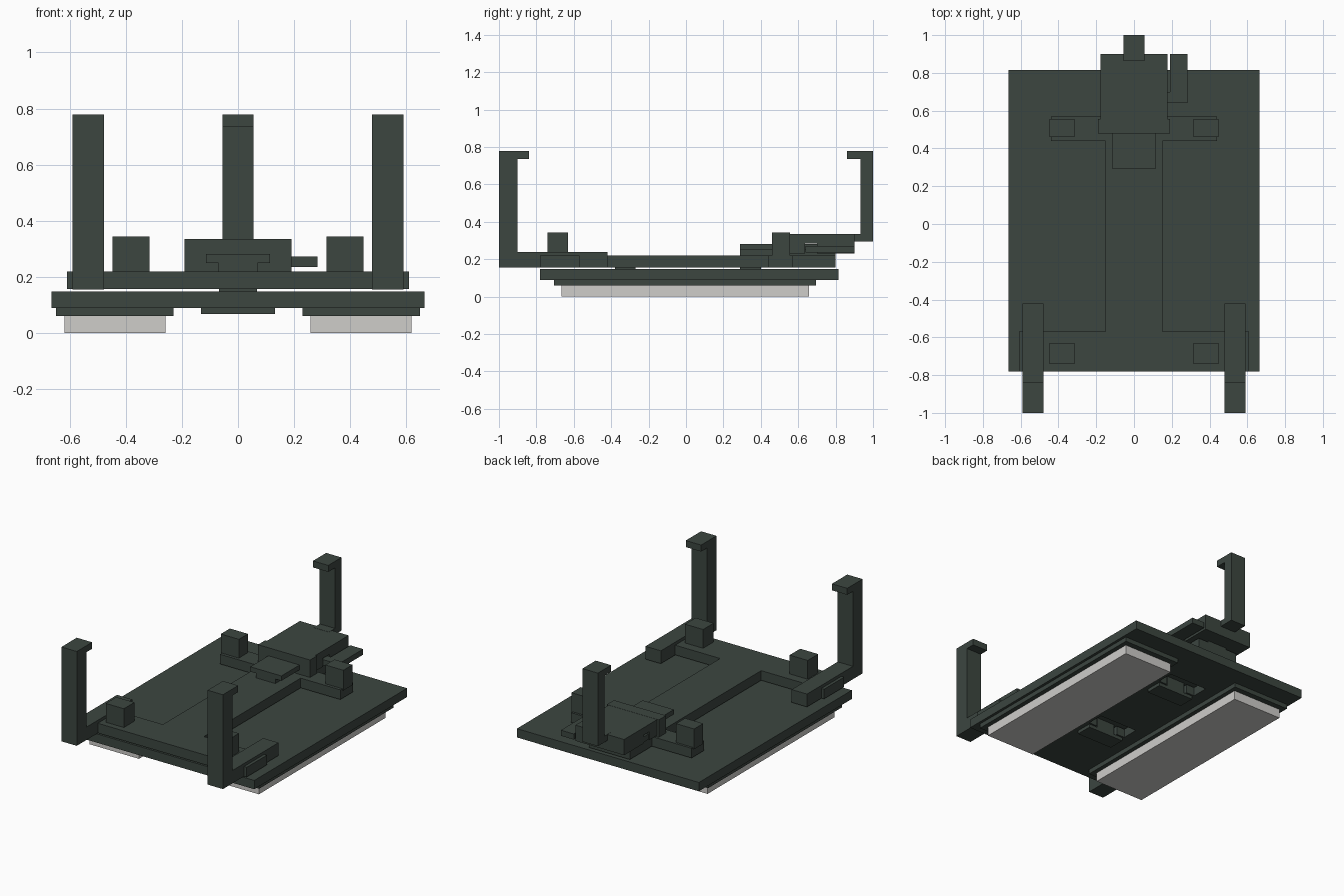
import bpy

cube = bpy.data.objects.get("Cube")
if cube:
    bpy.data.objects.remove(cube, do_unlink=True)


def make_material(name, rgb):
    mat = bpy.data.materials.new(name)
    mat.use_nodes = True
    color = (*rgb, 1.0)
    mat.diffuse_color = color
    bsdf = mat.node_tree.nodes["Principled BSDF"]
    bsdf.inputs["Base Color"].default_value = color
    bsdf.inputs["Roughness"].default_value = 0.7
    return mat


DARK = make_material("dark green grey", (0.045, 0.061, 0.051))
PALE = make_material("pale grey", (0.62, 0.61, 0.59))


def box(name, x, y, z, mat=DARK):
    """Box from (min, max) spans on each axis."""
    spans = (x, y, z)
    bpy.ops.mesh.primitive_cube_add(size=1, location=[(a + b) / 2 for a, b in spans])
    obj = bpy.context.object
    obj.name = obj.data.name = name
    for v in obj.data.vertices:
        for i, (a, b) in enumerate(spans):
            v.co[i] *= b - a
    obj.data.materials.append(mat)
    return obj


def mid(half):
    return (-half, half)


def side_span(side, inner, outer):
    return tuple(sorted((side * inner, side * outer)))


def outline(name, points, z):
    """Flat plate extruded upward from an xy outline."""
    n = len(points)
    verts = [(x, y, h) for h in z for x, y in points]
    faces = [tuple(reversed(range(n))), tuple(range(n, 2 * n))]
    faces += [(i, (i + 1) % n, n + (i + 1) % n, n + i) for i in range(n)]
    mesh = bpy.data.meshes.new(name)
    mesh.from_pydata(verts, [], faces)
    mesh.materials.append(DARK)
    obj = bpy.data.objects.new(name, mesh)
    bpy.context.collection.objects.link(obj)
    return obj


# Base plate with two keyhole openings
base = box("base_plate", mid(0.665), (-0.78, 0.815), (0.09, 0.148))
for place, y in (("front", -0.38), ("back", 0.29)):
    keyhole = [(0.08, y - 0.01), (0.08, y + 0.12), (0.14, y + 0.12), (0.14, y + 0.23)]
    keyhole += [(-px, py) for px, py in reversed(keyhole)]
    cutter = outline(place + "_keyhole_cutter", keyhole, (0.05, 0.2))
    cutter.hide_render = True
    cutter.hide_set(True)
    cut = base.modifiers.new("keyhole", 'BOOLEAN')
    cut.operation = 'DIFFERENCE'
    cut.solver = 'EXACT'
    cut.object = cutter
    # T-shaped locking stud below the frame
    box(place + "_stud_stem", mid(0.067), (y, y + 0.11), (0.085, 0.16))
    box(place + "_stud_head", mid(0.132), (y, y + 0.11), (0.067, 0.089))

# Frame with wide front bar, spine and narrower back bar
frame = [(0.61, -0.78), (0.61, -0.57), (0.15, -0.57), (0.15, 0.44),
         (0.44, 0.44), (0.44, 0.57), (0.15, 0.57), (0.15, 0.80)]
frame += [(-x, y) for x, y in reversed(frame)]
outline("sliding_frame", frame, (0.156, 0.22))

# Mirrored parts: pads, posts and front arms
for side, label in ((1, "left"), (-1, "right")):
    box(label + "_pad_holder", side_span(side, 0.23, 0.648), (-0.705, 0.695), (0.06, 0.09))
    box(label + "_pad", side_span(side, 0.258, 0.618), (-0.665, 0.658), (0.0, 0.06), PALE)
    post = side_span(side, 0.316, 0.448)
    box(label + "_front_post", post, (-0.74, -0.63), (0.21, 0.344))
    box(label + "_back_post", post, (0.46, 0.555), (0.21, 0.344))
    arm = side_span(side, 0.478, 0.59)
    profile = [(-1, 0.155), (-0.42, 0.155), (-0.42, 0.24), (-0.9, 0.24),
               (-0.9, 0.735), (-0.84, 0.735), (-0.84, 0.778), (-1, 0.778)]
    # Profile drawn in y-z, extruded across x
    obj = outline(label + "_front_arm", profile, arm)
    for v in obj.data.vertices:
        v.co = (v.co.z, v.co.x, v.co.y)

# T-shaped rail carrying the rear slider
box("rail_stem", mid(0.07), (0.29, 0.80), (0.21, 0.252))
box("rail_head", mid(0.114), (0.29, 0.80), (0.25, 0.282))

# Rear slider with a cross slot for the lock
box("slider_front_wall", mid(0.19), (0.48, 0.555), (0.215, 0.335))
box("slider_top", mid(0.178), (0.55, 0.90), (0.285, 0.334))
box("slider_front_block", mid(0.178), (0.55, 0.635), (0.23, 0.286))
box("slider_back_block", mid(0.178), (0.70, 0.90), (0.23, 0.286))

# Locking lever
box("lock_bar", (-0.175, 0.2), (0.64, 0.698), (0.235, 0.272))
box("lock_lever", (0.19, 0.284), (0.64, 0.90), (0.235, 0.272))

# Rear arm
box("rear_arm_foot", mid(0.056), (0.87, 1.0), (0.295, 0.335))
box("rear_arm_post", mid(0.056), (0.933, 1.0), (0.295, 0.778))
box("rear_arm_hook", mid(0.056), (0.862, 1.0), (0.735, 0.778))
